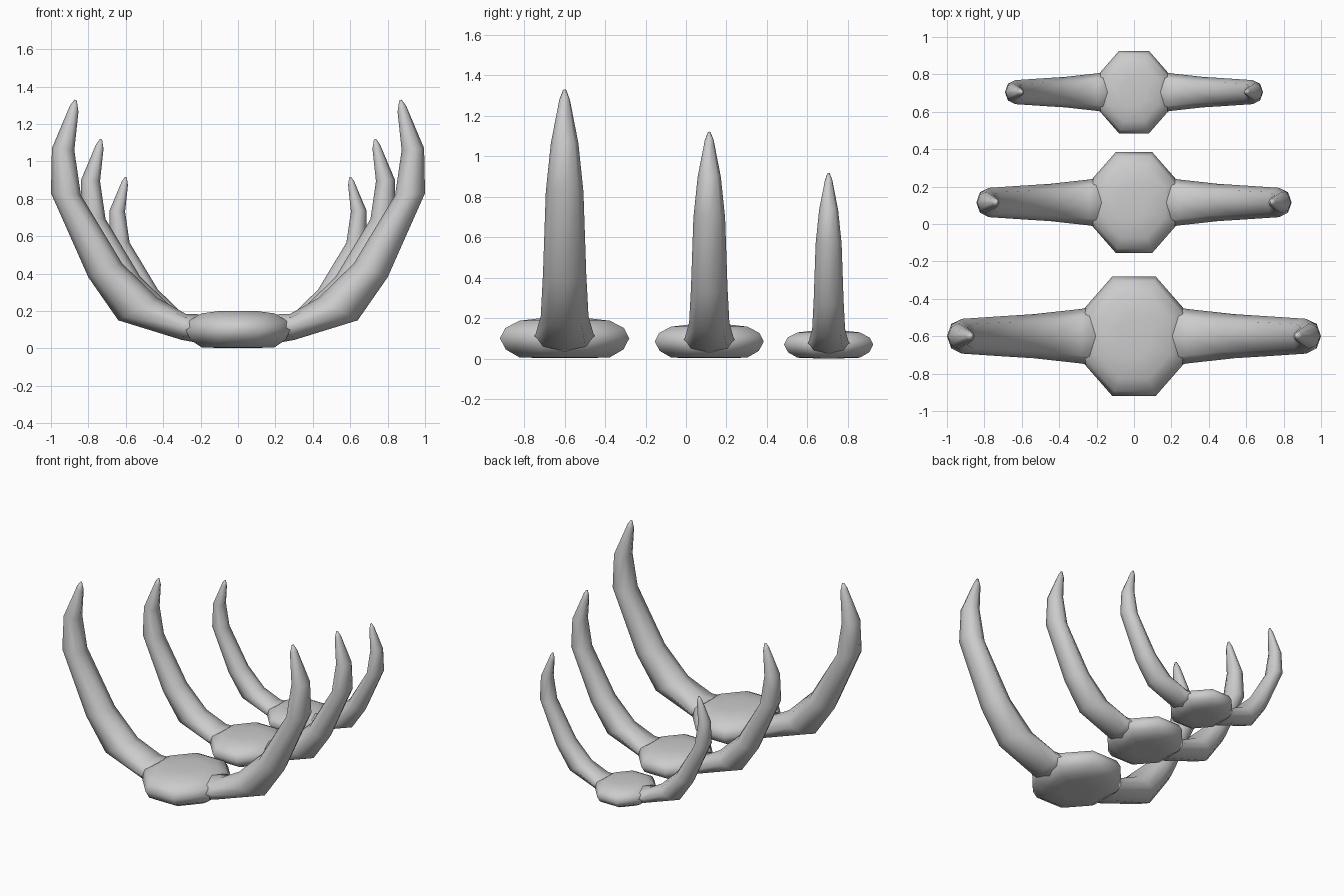
import bpy, bmesh
from math import cos, sin, tau
from mathutils import Vector

if "Cube" in bpy.data.objects:
    bpy.data.objects.remove(bpy.data.objects["Cube"])

SIDES = 8


def loft(name, rings, y, scale, mirror=False):
    """Skin a list of closed rings, cap both ends, scale and place."""
    bm = bmesh.new()
    rows = [[bm.verts.new(Vector(p) * scale) for p in ring] for ring in rings]
    for a, b in zip(rows, rows[1:]):
        for i in range(SIDES):
            j = (i + 1) % SIDES
            bm.faces.new((a[i], a[j], b[j], b[i]))
    bm.faces.new(rows[0][::-1])
    bm.faces.new(rows[-1])
    bmesh.ops.recalc_face_normals(bm, faces=bm.faces[:])
    for f in bm.faces:
        f.smooth = True
    me = bpy.data.meshes.new(name)
    bm.to_mesh(me)
    bm.free()
    ob = bpy.data.objects.new(name, me)
    ob.location.y = y
    bpy.context.collection.objects.link(ob)
    if mirror:
        ob.modifiers.new("Mirror", 'MIRROR').use_mirror_merge = False
    return ob


# Rounded octagonal body: (radius factor, height)
BODY = [(0.35, 0.002), (0.70, 0.006), (0.91, 0.045), (1.0, 0.10),
        (0.92, 0.15), (0.70, 0.187), (0.35, 0.20)]


def body_ring(f, z):
    return [(0.303 * f * cos(tau * (i + 0.5) / SIDES),
             0.346 * f * sin(tau * (i + 0.5) / SIDES), z) for i in range(SIDES)]


# Curved rib sections: outer x, z, inner x, z, half depth in y
RIB = [(0.16, 0.02, 0.16, 0.18, 0.165),
       (0.30, 0.045, 0.28, 0.185, 0.145),
       (0.64, 0.15, 0.43, 0.27, 0.118),
       (0.80, 0.38, 0.62, 0.455, 0.107),
       (1.00, 0.83, 0.84, 0.82, 0.093),
       (0.995, 1.07, 0.875, 1.06, 0.068),
       (0.90, 1.295, 0.853, 1.265, 0.026),
       (0.875, 1.33, 0.862, 1.325, 0.008)]


def rib_ring(ox, oz, ix, iz, d):
    outer, inner = Vector((ox, 0, oz)), Vector((ix, 0, iz))
    mid, half = (outer + inner) / 2, (outer - inner) / 2
    return [mid + half * cos(tau * i / SIDES) + Vector((0, d * sin(tau * i / SIDES), 0))
            for i in range(SIDES)]


# Three segments, shrinking toward the back
for part, y, s in (("front", -0.60, 1.0), ("middle", 0.115, 0.843), ("back", 0.705, 0.69)):
    loft(part + "_body", [body_ring(*p) for p in BODY], y, s)
    loft(part + "_ribs", [rib_ring(*p) for p in RIB], y, s, mirror=True)
